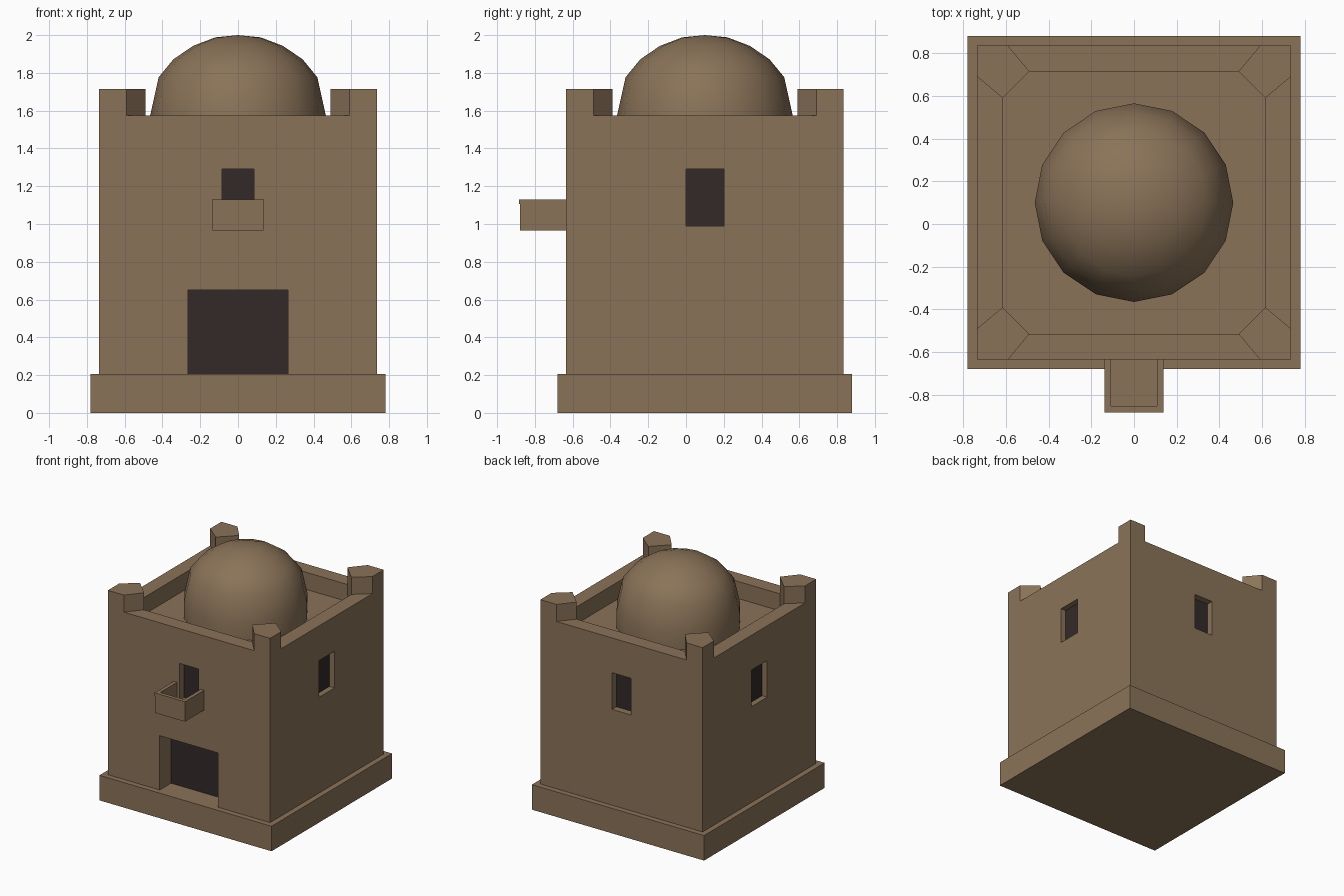
import bpy, bmesh, math
from mathutils import Matrix, Vector

old = bpy.data.objects.get("Cube")
if old:
    bpy.data.objects.remove(old, do_unlink=True)

CY = 0.1                     # the tower stands behind the balcony
BASE_TOP, ROOF, PARAPET, TOP = 0.205, 1.435, 1.575, 1.715
HALF, INNER, CHAMFER = 0.735, 0.615, 0.49


def material(name, rgb):
    m = bpy.data.materials.new(name)
    m.use_nodes = True
    m.diffuse_color = (*rgb, 1)
    m.node_tree.nodes["Principled BSDF"].inputs["Base Color"].default_value = (*rgb, 1)
    return m


clay = material("clay brown", (0.255, 0.171, 0.098))
dark = material("dark opening", (0.034, 0.022, 0.022))


def finish(name, bm, mat):
    bmesh.ops.recalc_face_normals(bm, faces=bm.faces)
    mesh = bpy.data.meshes.new(name)
    bm.to_mesh(mesh)
    bm.free()
    mesh.materials.append(mat)
    ob = bpy.data.objects.new(name, mesh)
    bpy.context.collection.objects.link(ob)
    return ob


def prism(name, outline, z0, z1, mat=clay, turn=0):
    """Extrude a plan outline, turned about the tower axis."""
    bm = bmesh.new()
    face = bm.faces.new([bm.verts.new((x, y, z0)) for x, y in outline])
    up = bmesh.ops.extrude_face_region(bm, geom=[face])["geom"]
    bmesh.ops.translate(bm, vec=(0, 0, z1 - z0),
                        verts=[v for v in up if isinstance(v, bmesh.types.BMVert)])
    bm.transform(Matrix.Translation((0, CY, 0)) @ Matrix.Rotation(turn, 4, "Z"))
    return finish(name, bm, mat)


def rect(x0, x1, y0, y1):
    return [(x0, y0), (x1, y0), (x1, y1), (x0, y1)]


def cut(target, cutter):
    cutter.hide_render = True
    mod = target.modifiers.new("cut", "BOOLEAN")
    mod.operation, mod.solver, mod.object = "DIFFERENCE", "EXACT", cutter
    bpy.context.view_layer.objects.active = target
    bpy.ops.object.modifier_apply(modifier=mod.name)
    bpy.data.objects.remove(cutter, do_unlink=True)


# Plinth and main block
prism("plinth", rect(-0.78, 0.78, -0.78, 0.78), 0, BASE_TOP)
walls = prism("walls", rect(-HALF, HALF, -HALF, HALF), BASE_TOP, TOP)

# Sunken roof with chamfered corners
a, b = CHAMFER, INNER
octagon = [(a, -b), (b, -a), (b, a), (a, b), (-a, b), (-b, a), (-b, -a), (-a, -b)]
cut(walls, prism("roof_cutter", octagon, ROOF, TOP + 0.1))

# Low parapets leave the four corner posts standing
notch = [(-0.64, -0.795), (0.64, -0.795), (0.44, -0.555), (-0.44, -0.555)]
for i in range(4):
    cut(walls, prism("parapet_cutter", notch, PARAPET, TOP + 0.1, turn=i * math.pi / 2))

# Recessed door and windows: name, half width, bottom, top, depth, turn
openings = [
    ("door", 0.265, BASE_TOP, 0.65, 0.15, 0),
    ("front_window", 0.085, 0.99, 1.29, 0.06, 0),
    ("left_window", 0.1, 0.99, 1.29, 0.05, 1),
    ("back_window", 0.085, 0.99, 1.29, 0.06, 2),
    ("right_window", 0.1, 0.99, 1.29, 0.05, 3),
]
for name, w, z0, z1, depth, quarter in openings:
    turn = quarter * math.pi / 2
    back = -HALF + depth
    low = z0 - 0.05 if name == "door" else z0
    cut(walls, prism(name + "_cutter", rect(-w, w, -HALF - 0.1, back), low, z1, turn=turn))
    prism(name + "_panel", rect(-w, w, back - 0.004, back + 0.004), z0, z1, dark, turn)

# Balcony: open tray with a thin rim
front, wall_y = -0.98, -HALF


def tray_wall(name, out, thick, z0, z1):
    w, f = 0.135 + out, front - out
    n, g = 0.135 - thick, front + thick
    u = [(-w, wall_y), (-w, f), (w, f), (w, wall_y),
         (n, wall_y), (n, g), (-n, g), (-n, wall_y)]
    prism(name, u, z0, z1)


prism("balcony_floor", rect(-0.134, 0.134, front + 0.001, wall_y), 0.965, 0.99)
tray_wall("balcony_wall", 0, 0.028, 0.965, 1.105)
tray_wall("balcony_rim", 0.003, 0.028, 1.105, 1.13)

# Dome: a spun profile on a short drum
profile = [(0.465, ROOF), (0.465, 1.575), (0.42, 1.777), (0.342, 1.872),
           (0.238, 1.943), (0.12, 1.988), (0, 2.0)]
bm = bmesh.new()
pts = [bm.verts.new((r, 0, z)) for r, z in profile]
edges = [bm.edges.new(p) for p in zip(pts, pts[1:])]
bmesh.ops.spin(bm, geom=pts + edges, cent=(0, 0, 0), axis=(0, 0, 1),
               angle=math.tau, steps=16)
bmesh.ops.remove_doubles(bm, verts=bm.verts, dist=0.0005)
bm.transform(Matrix.Translation((0, CY, 0)))
dome = finish("dome", bm, clay)
bpy.ops.object.select_all(action="DESELECT")
dome.select_set(True)
bpy.context.view_layer.objects.active = dome
bpy.ops.object.shade_smooth_by_angle(angle=math.radians(40))
